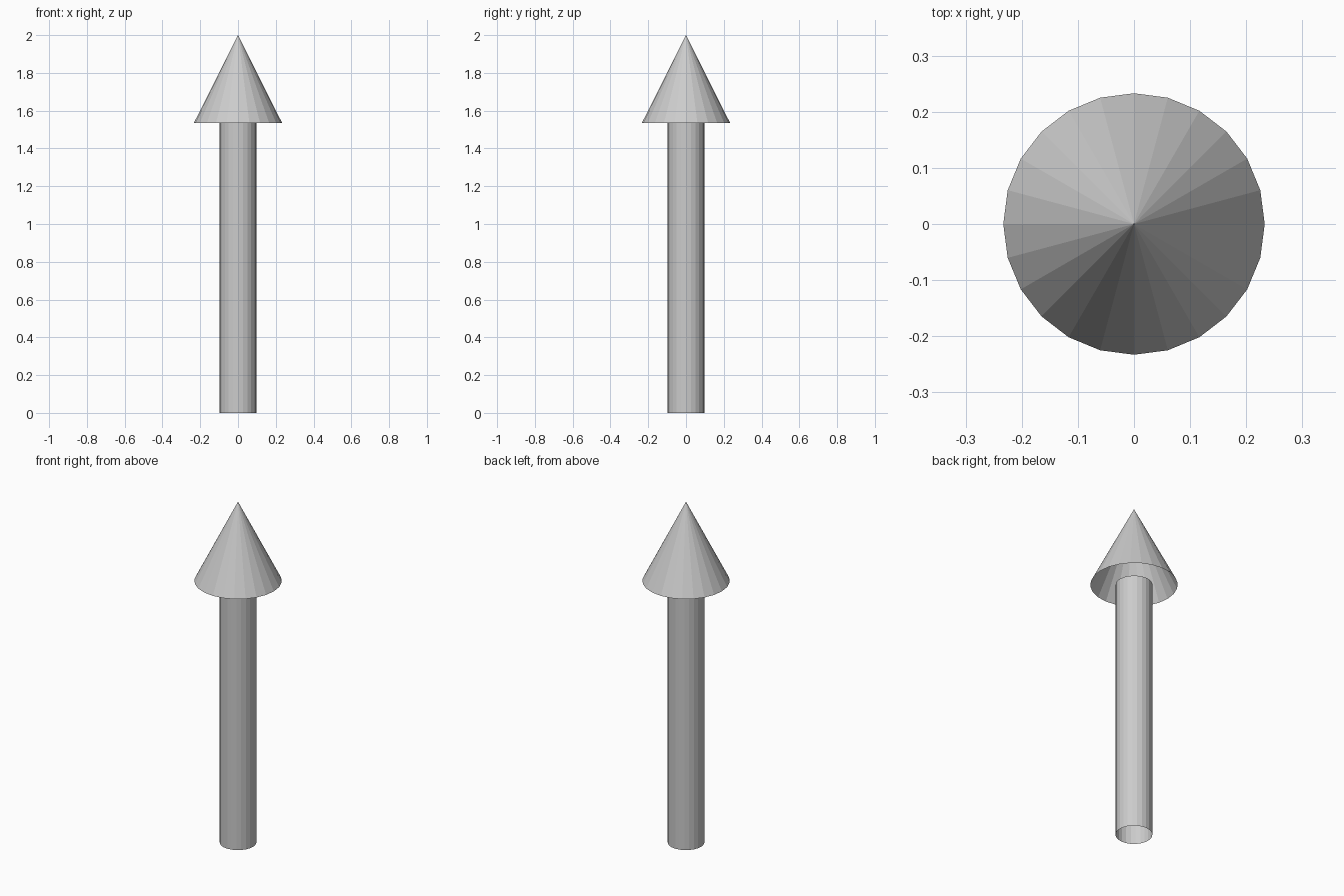
import bpy

if "Cube" in bpy.data.objects:
    bpy.data.objects.remove(bpy.data.objects["Cube"])

SIDES = 24
JOINT_Z = 1.536      # shaft top and rim of the head
TOP_Z = 2.0


def rename(name):
    obj = bpy.context.object
    obj.name = name
    obj.data.name = name
    return obj


# Shaft: open tube
bpy.ops.mesh.primitive_cylinder_add(
    vertices=SIDES, radius=0.098, depth=JOINT_Z,
    end_fill_type='NOTHING', location=(0, 0, JOINT_Z / 2))
rename("arrow_shaft")

# Head: hollow cone, open underneath
bpy.ops.mesh.primitive_cone_add(
    vertices=SIDES, radius1=0.233, radius2=0, depth=TOP_Z - JOINT_Z,
    end_fill_type='NOTHING', location=(0, 0, (JOINT_Z + TOP_Z) / 2))
rename("arrow_head")
